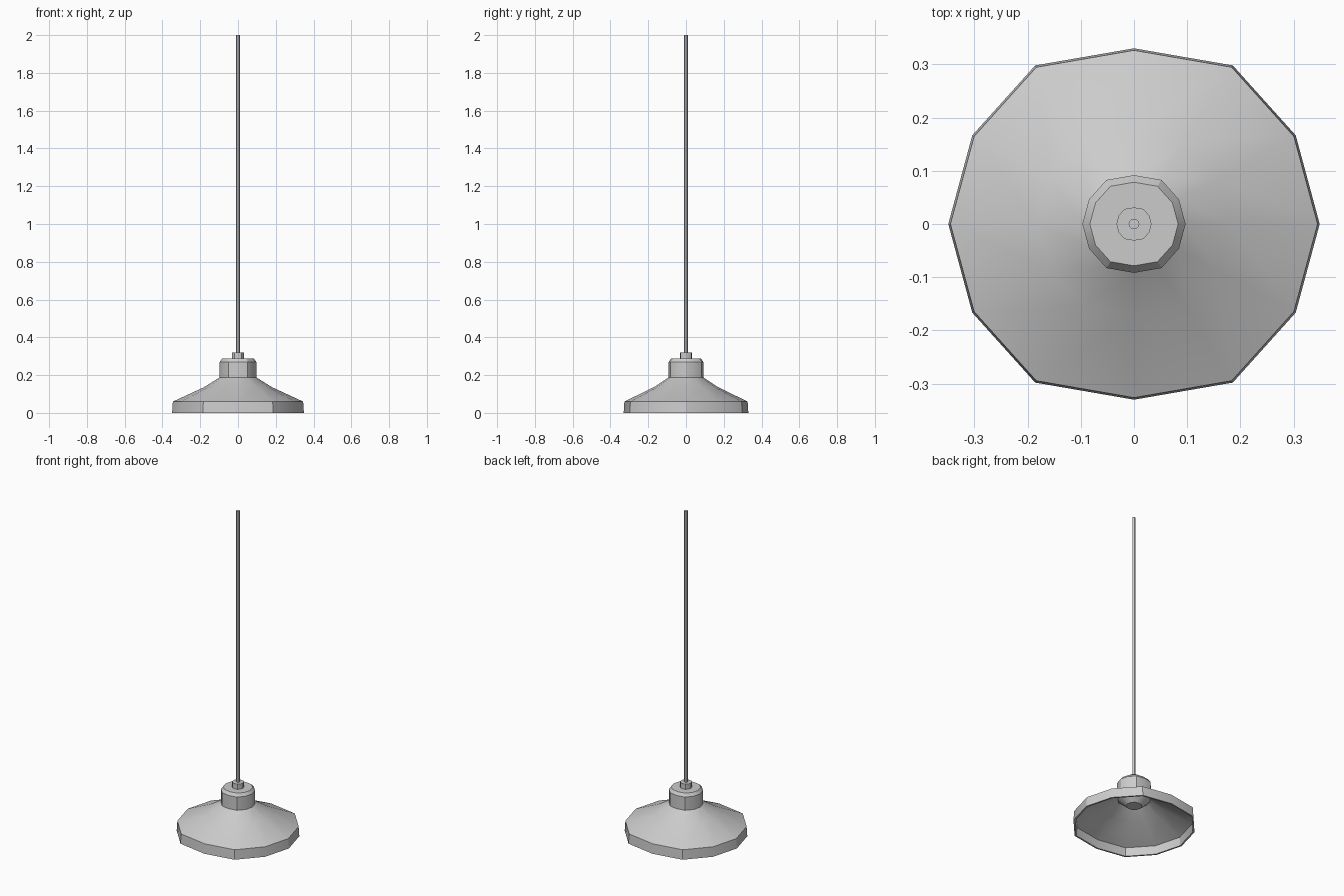
import bpy, bmesh, math

if "Cube" in bpy.data.objects:
    bpy.data.objects.remove(bpy.data.objects["Cube"])

# Slightly flattened 12-sided outline (one quarter, then mirrored)
quarter = [(1, 0), (.871, .477), (.532, .854), (0, .946)]
OUTLINE = (quarter + [(-x, y) for x, y in quarter[-2::-1]]
           + [(-x, -y) for x, y in quarter[1:]]
           + [(x, -y) for x, y in quarter[-2:0:-1]])


def loft(name, profile, cap_start=True, cap_end=True, closed=False):
    """Stack scaled outlines along z from (radius, z) pairs."""
    bm = bmesh.new()
    rings = [[bm.verts.new((x * r, y * r, z)) for x, y in OUTLINE] for r, z in profile]
    n = len(OUTLINE)
    pairs = list(zip(rings, rings[1:]))
    if closed:
        pairs.append((rings[-1], rings[0]))
    for a, b in pairs:
        for i in range(n):
            j = (i + 1) % n
            bm.faces.new((a[i], a[j], b[j], b[i]))
    if cap_start:
        bm.faces.new(rings[0][::-1])
    if cap_end:
        bm.faces.new(rings[-1])
    bmesh.ops.recalc_face_normals(bm, faces=bm.faces)
    mesh = bpy.data.meshes.new(name)
    bm.to_mesh(mesh)
    bm.free()
    ob = bpy.data.objects.new(name, mesh)
    bpy.context.collection.objects.link(ob)
    bpy.ops.object.select_all(action='DESELECT')
    ob.select_set(True)
    bpy.context.view_layer.objects.active = ob
    bpy.ops.object.shade_smooth_by_angle(angle=math.radians(30))
    return ob


# Thin flared shade with an upright skirt, open underneath
loft("shade", [(.349, 0), (.345, .06), (.18, .136), (.097, .188),
               (.09, .178), (.175, .125), (.335, .052), (.339, 0)],
     False, False, closed=True)

# Neck with chamfered top
loft("neck", [(.097, .186), (.097, .27), (.083, .288)])

# Lamp holder tapering down inside the shade
loft("lamp_holder", [(.045, .13), (.092, .17), (.092, .187)])

# Cord grip and hanging cord
loft("cord_grip", [(.033, .286), (.033, .32)])
loft("cord", [(.01, .315), (.01, 2.0)])
